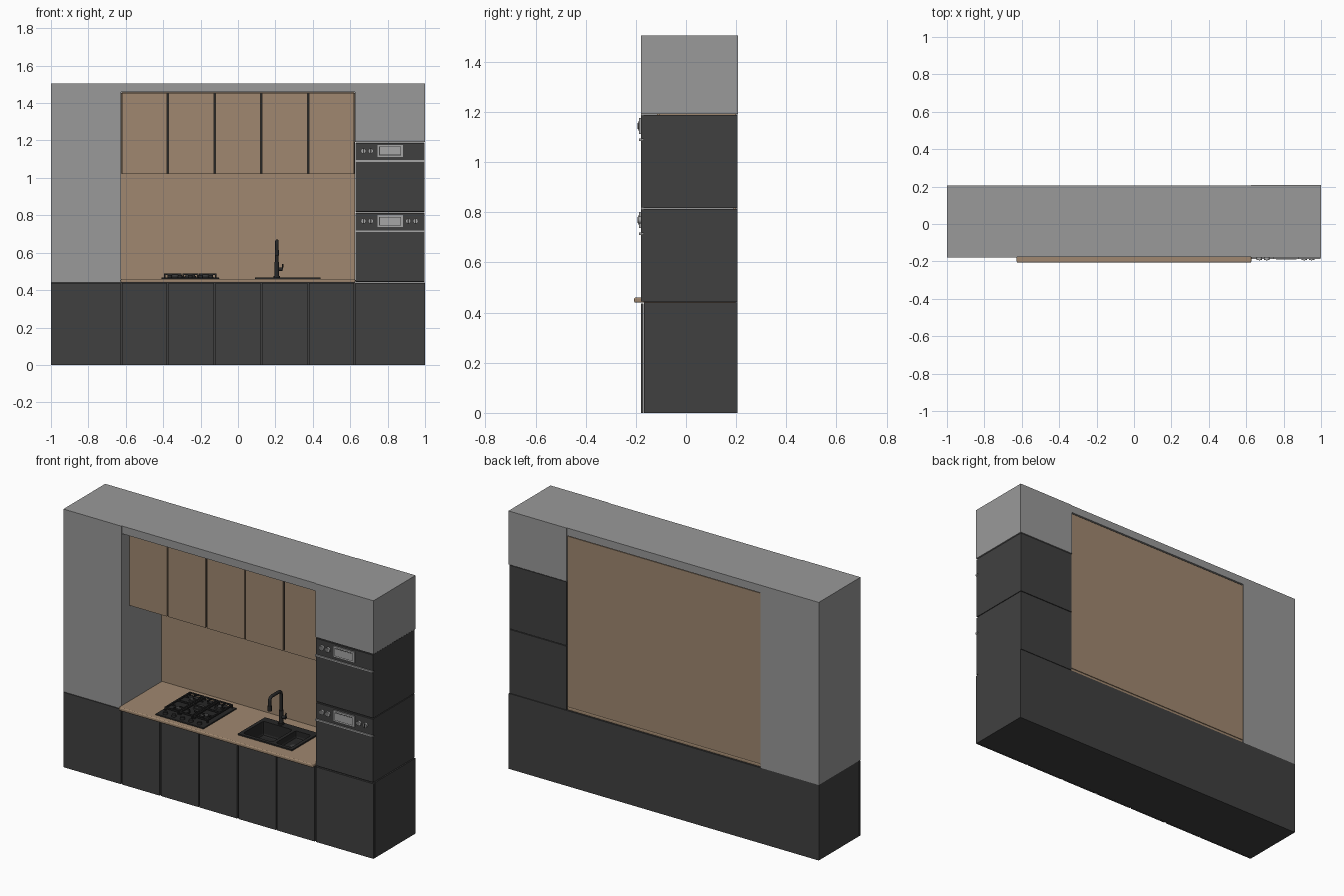
import bpy, bmesh, math
from mathutils import Vector

if "Cube" in bpy.data.objects:
    bpy.data.objects.remove(bpy.data.objects["Cube"])


def material(name, rgb):
    m = bpy.data.materials.new(name)
    m.diffuse_color = (*rgb, 1)
    m.use_nodes = True
    m.node_tree.nodes["Principled BSDF"].inputs["Base Color"].default_value = m.diffuse_color
    return m


GREY = material("grey panel", (0.32, 0.32, 0.32))
DARK = material("charcoal", (0.051, 0.051, 0.051))
WOOD = material("warm wood", (0.35, 0.245, 0.16))
BLACK = material("black", (0.02, 0.02, 0.02))
LIGHT = material("light metal", (0.38, 0.38, 0.38))


def finish(name, bm, mat):
    me = bpy.data.meshes.new(name)
    bm.to_mesh(me)
    bm.free()
    ob = bpy.data.objects.new(name, me)
    bpy.context.collection.objects.link(ob)
    me.materials.append(mat)
    return ob


def box(name, x, y, z, mat, bevel=0, segs=2):
    bm = bmesh.new()
    bmesh.ops.create_cube(bm, size=1)
    for v in bm.verts:
        v.co = Vector([(r[0] + r[1]) / 2 + c * (r[1] - r[0]) for r, c in zip((x, y, z), v.co)])
    ob = finish(name, bm, mat)
    if bevel:
        b = ob.modifiers.new("bevel", 'BEVEL')
        b.width, b.segments = bevel, segs
    return ob


def cyl(name, c, r, h, mat, axis='Z', n=20, r2=None):
    bm = bmesh.new()
    bmesh.ops.create_cone(bm, cap_ends=True, segments=n, radius1=r,
                          radius2=r if r2 is None else r2, depth=h)
    ob = finish(name, bm, mat)
    ob.location = c
    if axis == 'Y':
        ob.rotation_euler.x = math.pi / 2
    if axis == 'X':
        ob.rotation_euler.y = math.pi / 2
    for p in ob.data.polygons:
        p.use_smooth = len(p.vertices) == 4
    return ob


def tube(name, pts, r, mat):
    cu = bpy.data.curves.new(name, 'CURVE')
    cu.dimensions, cu.bevel_depth, cu.bevel_resolution, cu.use_fill_caps = '3D', r, 3, True
    s = cu.splines.new('POLY')
    s.points.add(len(pts) - 1)
    for p, co in zip(s.points, pts):
        p.co = (*co, 1)
    ob = bpy.data.objects.new(name, cu)
    bpy.context.collection.objects.link(ob)
    cu.materials.append(mat)
    return ob


def cut(target, cutter):
    m = target.modifiers.new("cut", 'BOOLEAN')
    m.object, m.operation, m.solver = cutter, 'DIFFERENCE', 'EXACT'
    cutter.hide_render = True
    cutter.hide_set(True)


F, B = -0.18, 0.205          # front and back planes
SEAMS = [-0.625, -0.375, -0.125, 0.125, 0.375, 0.625]

# base cabinets with doors separated by narrow gaps
base = box("base_carcass", (-1, 1), (F + 0.012, B), (0, 0.44), DARK)
edges = [-1] + SEAMS + [1]
for i, (a, b) in enumerate(zip(edges, edges[1:])):
    a2 = a if i == 0 else a + 0.004
    b2 = b if i == len(edges) - 2 else b - 0.004
    box(f"base_door_{i}", (a2, b2), (F, F + 0.011), (0, 0.437), DARK)

# grey surround: left column, top beam, right top cabinet
box("left_column", (-1, -0.625), (F, B), (0.44, 1.505), GREY)
box("top_beam", (-0.625, 0.625), (F + 0.004, B), (1.46, 1.505), GREY)
box("right_top_cabinet", (0.625, 1), (F, 0.208), (1.193, 1.505), GREY)

# backsplash, countertop, wall cabinets
box("backsplash", (-0.625, 0.625), (0.19, 0.2), (0.46, 1.455), WOOD)
counter = box("countertop", (-0.627, 0.627), (-0.207, 0.2), (0.44, 0.46), WOOD, 0.006, 3)
box("wall_carcass", (-0.624, 0.624), (-0.103, 0.19), (1.02, 1.46), WOOD)
box("wall_gap_backing", (-0.622, 0.622), (-0.105, -0.103), (1.023, 1.457), BLACK)
for i, (a, b) in enumerate(zip(SEAMS, SEAMS[1:])):
    box(f"wall_door_{i}", (a + 0.004, b - 0.004), (-0.115, -0.104), (1.02, 1.455), WOOD)

# two stacked ovens in the right tower
for n, z0, knobs in (("lower", 0.443, (0.67, 0.71, 0.91, 0.95)), ("upper", 0.818, (0.67, 0.71))):
    z1 = z0 + 0.371
    box(n + "_oven_body", (0.627, 0.996), (F + 0.01, B), (z0, z1), DARK)
    zs = z0 + 0.272
    box(n + "_oven_door", (0.629, 0.996), (F, F + 0.011), (z0 + 0.002, zs - 0.003), DARK)
    box(n + "_oven_panel", (0.629, 0.996), (F, F + 0.011), (zs + 0.003, z1 - 0.002), DARK)
    box(n + "_oven_handle", (0.629, 0.996), (F - 0.008, F + 0.005), (zs - 0.005, zs + 0.005), LIGHT)
    zk = z0 + 0.326
    box(n + "_display_frame", (0.745, 0.881), (F - 0.007, F + 0.002), (zk - 0.032, zk + 0.032), LIGHT)
    box(n + "_display_border", (0.755, 0.871), (F - 0.008, F), (zk - 0.023, zk + 0.023), DARK)
    box(n + "_display_screen", (0.758, 0.868), (F - 0.009, F), (zk - 0.02, zk + 0.02), LIGHT)
    for k in knobs:
        cyl(n + "_oven_knob", (k, F - 0.005, zk), 0.014, 0.014, LIGHT, 'Y')
        box(n + "_knob_grip", (k - 0.003, k + 0.003), (F - 0.014, F - 0.01), (zk - 0.012, zk + 0.012), DARK)

# gas hob: plate, burners, grates, knobs
X0, X1, Y0, Y1 = -0.41, -0.1, -0.175, 0.13
box("hob_plate", (X0, X1), (Y0, Y1), (0.459, 0.468), BLACK, 0.003)
for x, y, r in ((-0.335, -0.06, 0.025), (-0.335, 0.075, 0.03), (-0.175, -0.06, 0.03),
                (-0.175, 0.075, 0.025), (-0.255, 0.01, 0.034)):
    cyl("burner_base", (x, y, 0.471), r, 0.008, BLACK, r2=r * 0.9)
    cyl("burner_cap", (x, y, 0.477), r * 0.75, 0.006, DARK)
ZG = (0.48, 0.488)
w = 0.004
for gx0, gx1 in ((-0.395, -0.302), (-0.298, -0.212), (-0.208, -0.115)):
    gy0, gy1 = -0.115, 0.12
    cx = (gx0 + gx1) / 2
    for x in (gx0 + w, gx1 - w):
        box("grate_side", (x - w, x + w), (gy0, gy1), ZG, BLACK)
        for y in (gy0 + w, gy1 - w):
            box("grate_foot", (x - w, x + w), (y - w, y + w), (0.467, 0.481), BLACK)
    for y in (gy0 + w, (gy0 + gy1) / 2, gy1 - w):
        box("grate_cross", (gx0, gx1), (y - w, y + w), ZG, BLACK)
    for y in (-0.06, 0.065):
        for s in (-1, 1):
            xe = gx0 if s < 0 else gx1
            a, b = sorted((xe, cx + s * 0.015))
            box("grate_finger", (a, b), (y - w / 2, y + w / 2), ZG, BLACK)
    for a, b in ((gy0, gy0 + 0.04), (gy1 - 0.04, gy1)):
        box("grate_finger", (cx - w / 2, cx + w / 2), (a, b), ZG, BLACK)
for i in range(5):
    cyl("hob_knob", (-0.365 + i * 0.055, -0.147, 0.474), 0.013, 0.014, BLACK, r2=0.011)

# sink: block with two basins, let into counter and base
sink = box("sink", (0.09, 0.44), (-0.13, 0.12), (0.37, 0.468), BLACK)
opening = box("sink_cutter", (0.092, 0.438), (-0.128, 0.118), (0.372, 0.5), BLACK)
cut(counter, opening)
cut(base, opening)
for i, (x, y, z) in enumerate((((0.11, 0.3), (-0.11, 0.075), 0.385),
                               ((0.32, 0.42), (-0.11, 0.075), 0.425))):
    cut(sink, box(f"basin_cutter_{i}", x, y, (z, 0.55), BLACK, 0.012))
    cyl("sink_drain", (sum(x) / 2, sum(y) / 2, z + 0.001), 0.018, 0.004, DARK)

# tap: post, forward spout with rounded corners, side lever
tx, ty = 0.208, 0.1
cyl("tap_foot", (tx, ty, 0.471), 0.017, 0.01, BLACK)
cyl("tap_body", (tx, ty, 0.51), 0.012, 0.08, BLACK)
path = [(tx, ty, 0.47)]
for cy, a0 in ((ty - 0.02, 0), (ty - 0.085, 90)):
    for k in range(6):
        t = math.radians(a0 + k * 18)
        path.append((tx, cy + 0.02 * math.cos(t), 0.643 + 0.02 * math.sin(t)))
path.append((tx, ty - 0.105, 0.6))
tube("tap_spout", path, 0.009, BLACK)
cyl("tap_nozzle", (tx, ty - 0.105, 0.6), 0.011, 0.03, BLACK)
cyl("tap_lever_hub", (tx + 0.016, ty, 0.512), 0.009, 0.03, BLACK, 'X')
tube("tap_lever", [(tx + 0.029, ty, 0.51), (tx + 0.032, ty, 0.54)], 0.004, BLACK)
